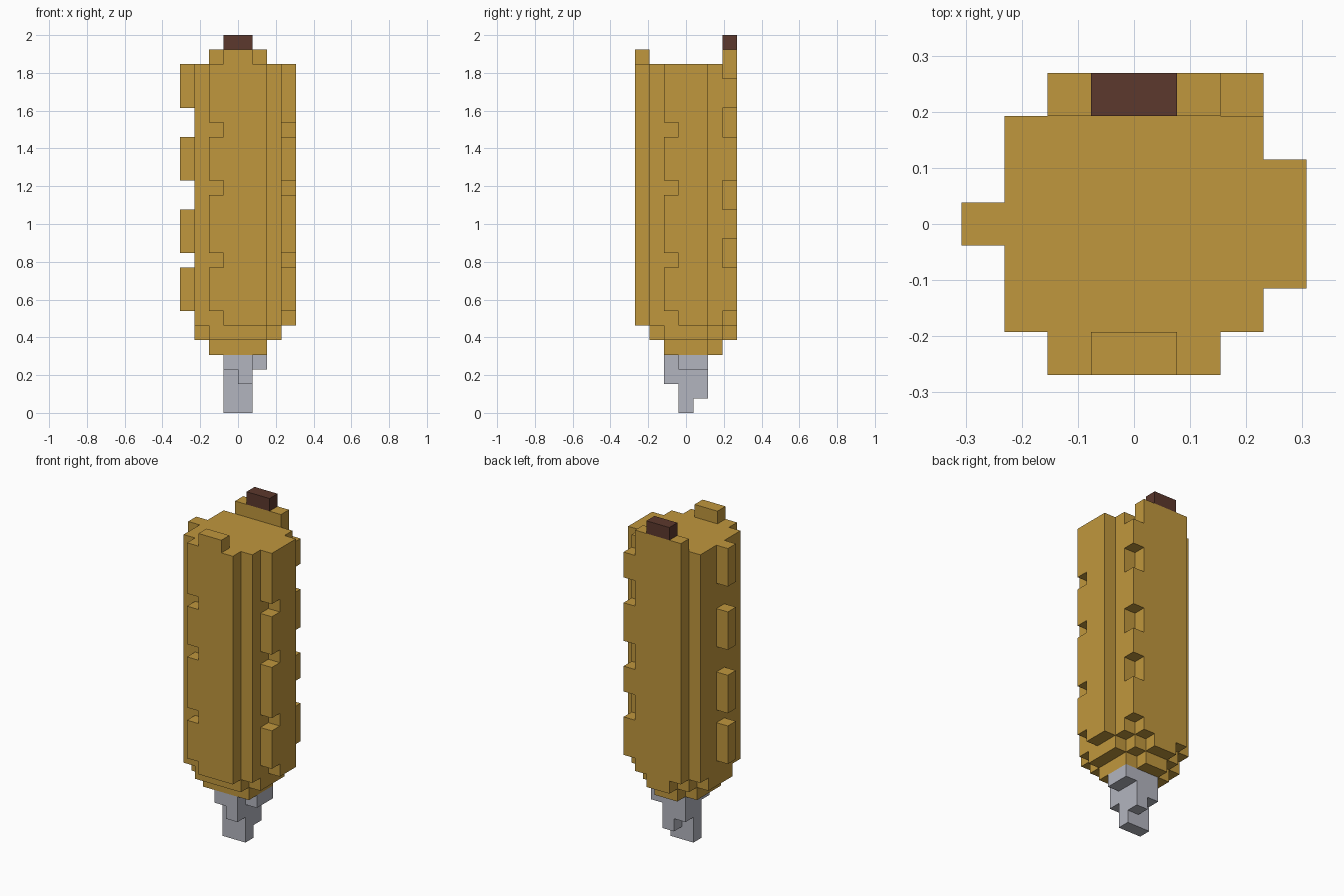
import bpy, bmesh
from math import radians
from mathutils import Vector

cube = bpy.data.objects.get("Cube")
if cube:
    bpy.data.objects.remove(cube, do_unlink=True)

U = 2 / 26                                   # edge of one block
ORIGIN = Vector((-4 * U, -3.5 * U, 0))


def material(name, rgb):
    mat = bpy.data.materials.new(name)
    mat.use_nodes = True
    mat.diffuse_color = (*rgb, 1)
    mat.node_tree.nodes["Principled BSDF"].inputs["Base Color"].default_value = (*rgb, 1)
    return mat


def block(x, y, z):
    """Cells filling the half-open ranges x, y, z."""
    return {(i, j, k) for i in range(*x) for j in range(*y) for k in range(*z)}


def build(name, cells, mat):
    """Skin a set of cells with outer faces only, then merge flat areas."""
    bm = bmesh.new()
    for cell in cells:
        for axis in range(3):
            for side in (0, 1):
                near = list(cell)
                near[axis] += 2 * side - 1
                if tuple(near) in cells:
                    continue
                a, b = (axis + 1) % 3, (axis + 2) % 3
                quad = []
                for da, db in ((0, 0), (1, 0), (1, 1), (0, 1)):
                    p = list(cell)
                    p[axis] += side
                    p[a] += da
                    p[b] += db
                    quad.append(bm.verts.new(Vector(p) * U + ORIGIN))
                bm.faces.new(quad if side else quad[::-1])
    bmesh.ops.remove_doubles(bm, verts=bm.verts, dist=U / 100)
    bmesh.ops.dissolve_limit(bm, angle_limit=radians(1), verts=bm.verts, edges=bm.edges)
    bmesh.ops.triangulate(bm, faces=[f for f in bm.faces if len(f.verts) > 4])
    mesh = bpy.data.meshes.new(name)
    bm.to_mesh(mesh)
    bm.free()
    mesh.materials.append(mat)
    bpy.context.collection.objects.link(bpy.data.objects.new(name, mesh))


mustard = material("mustard", (0.53, 0.31, 0.047))
grey = material("pale grey", (0.45, 0.46, 0.52))
brown = material("dark brown", (0.107, 0.04, 0.026))

# Body core with its front, side and back plates
body = block((1, 7), (1, 6), (6, 24))
body |= block((2, 6), (0, 1), (6, 24)) | block((3, 5), (0, 1), (24, 25))
body |= block((7, 8), (2, 5), (6, 24))
body |= block((2, 6), (6, 7), (6, 25))

# Notches in the front and side plates
for k in (6, 10, 15, 19):
    body -= {(2, 0, k), (7, 2, k)}

# Ridge blocks on the opposite side and the back corner
for k in (7, 11, 16, 21):
    body |= block((0, 1), (3, 4), (k, k + 3))
for low, high in ((7, 10), (12, 14), (16, 19), (21, 23)):
    body |= block((6, 7), (6, 7), (low, high))

# Stepped taper under the body
body |= block((2, 6), (1, 6), (5, 6)) | block((1, 7), (2, 5), (5, 6))
body |= block((3, 5), (6, 7), (5, 6))
body |= block((2, 6), (2, 5), (4, 5)) | block((3, 5), (5, 6), (4, 5))
build("body", body, mustard)

# Pointed foot
foot = block((3, 5), (3, 4), (0, 4))
foot |= block((3, 5), (2, 3), (3, 4)) | block((4, 5), (2, 3), (2, 4))
foot |= block((3, 5), (4, 5), (2, 4)) | block((4, 5), (4, 5), (1, 4))
foot |= block((5, 6), (3, 5), (3, 4))
build("foot", foot, grey)

# Cap on the back plate
build("cap", block((3, 5), (6, 7), (25, 26)), brown)
